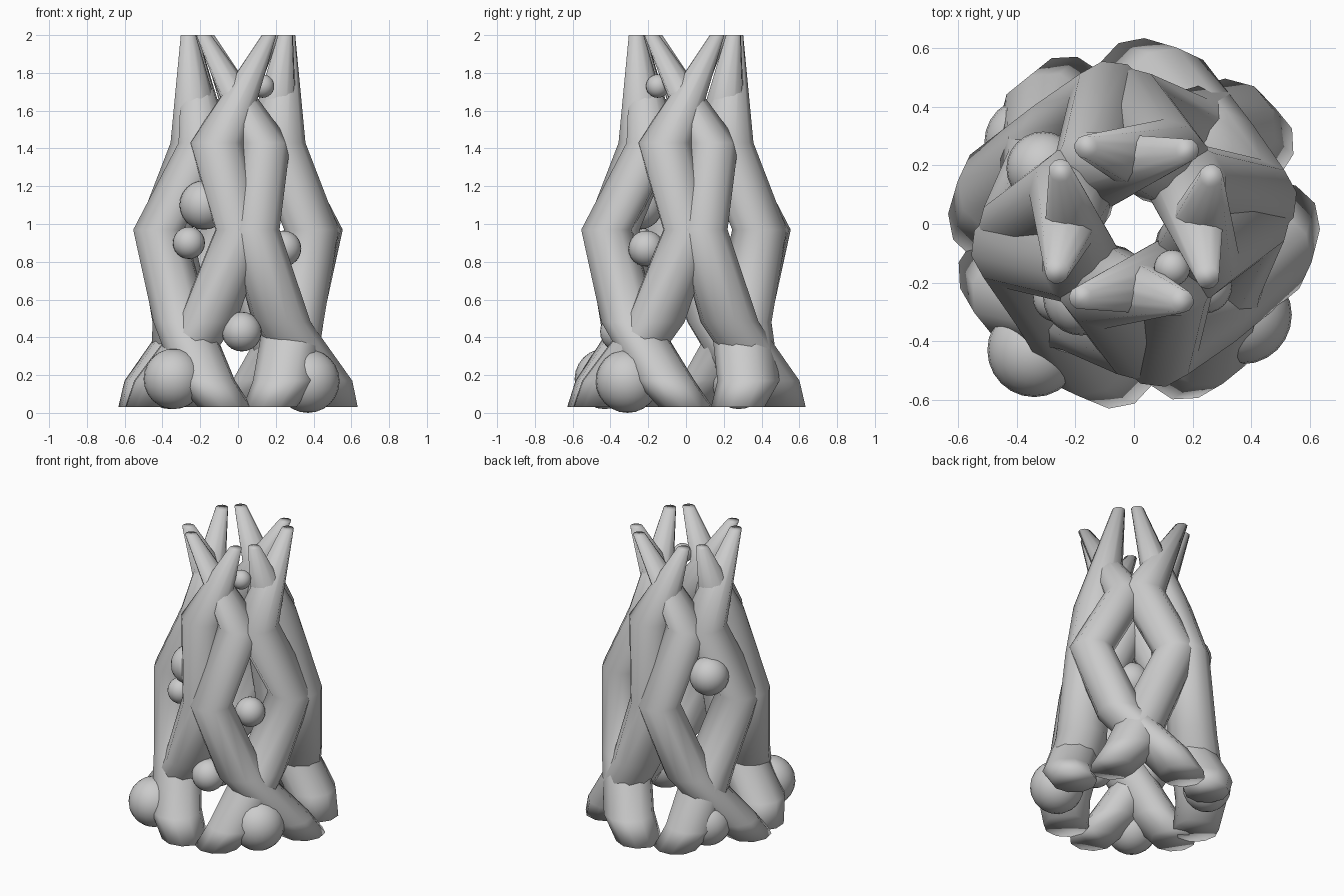
import bpy, bmesh, math

if "Cube" in bpy.data.objects:
    bpy.data.objects.remove(bpy.data.objects["Cube"])

SIDES = 10
LEVELS = [0.03, 0.17, 0.48, 0.97, 1.43, 2.0]       # heights of the strand nodes
# Reach from the axis and radius at each node, for the outer and inner strands
OUTER = ([0.49, 0.46, 0.375, 0.425, 0.225, 0.31], [0.145, 0.16, 0.155, 0.14, 0.14, 0.04])
INNER = ([0.49, 0.46, 0.335, 0.39, 0.235, 0.31], [0.142, 0.165, 0.16, 0.145, 0.15, 0.04])


def finish(obj, angle):
    bpy.ops.object.select_all(action='DESELECT')
    bpy.context.view_layer.objects.active = obj
    obj.select_set(True)
    bpy.ops.object.shade_smooth_by_angle(angle=math.radians(angle))


def strand(name, shape, azimuths):
    """Loft horizontal rings along a swaying path; azimuth 0 faces the front."""
    bm = bmesh.new()
    rings = []
    start = math.radians(azimuths[3] - 90)
    turns = [start + 2 * math.pi * i / SIDES for i in range(SIDES)]
    for z, reach, r, az in zip(LEVELS, *shape, azimuths):
        a = math.radians(az - 90)
        cx, cy = reach * math.cos(a), reach * math.sin(a)
        rings.append([bm.verts.new((cx + r * math.cos(t), cy + r * math.sin(t), z))
                      for t in turns])
    for low, high in zip(rings, rings[1:]):
        for i in range(SIDES):
            j = (i + 1) % SIDES
            bm.faces.new((low[i], low[j], high[j], high[i]))
    bm.faces.new(rings[0][::-1])
    bm.faces.new(rings[-1])
    mesh = bpy.data.meshes.new(name)
    bm.to_mesh(mesh)
    bm.free()
    obj = bpy.data.objects.new(name, mesh)
    bpy.context.collection.objects.link(obj)
    finish(obj, 170)


# Four pairs of strands swaying across each other around the hollow core
outer_turn = [8, 6, 6, 0]
inner_turn = [0, 0, 14, 8]
for k in range(4):
    q, o, n = 90 * k, outer_turn[k], inner_turn[k]
    strand(f"outer_strand_{k + 1}", OUTER,
           [q + a for a in (82 + o, 68 + o, 38, 11, 38, -36)])
    strand(f"inner_strand_{k + 1}", INNER,
           [q + a for a in (-70 + n, -58 + n, -29, 3, -28, 32)])

# Round knots caught between the strands
knots = [
    (-0.34, -0.43, 0.18, 0.160), (0.37, -0.31, 0.168, 0.168),
    (-0.36, 0.28, 0.17, 0.150), (0.02, -0.35, 0.43, 0.105),
    (-0.18, -0.25, 1.10, 0.130), (-0.31, 0.19, 1.13, 0.125),
    (-0.26, -0.25, 0.90, 0.085), (0.24, -0.21, 0.87, 0.095),
    (0.13, -0.15, 1.73, 0.062),
]
for n, (x, y, z, r) in enumerate(knots):
    bpy.ops.mesh.primitive_uv_sphere_add(segments=24, ring_count=12, radius=r, location=(x, y, z))
    knot = bpy.context.object
    knot.name = f"round_knot_{n + 1}"
    finish(knot, 50)
